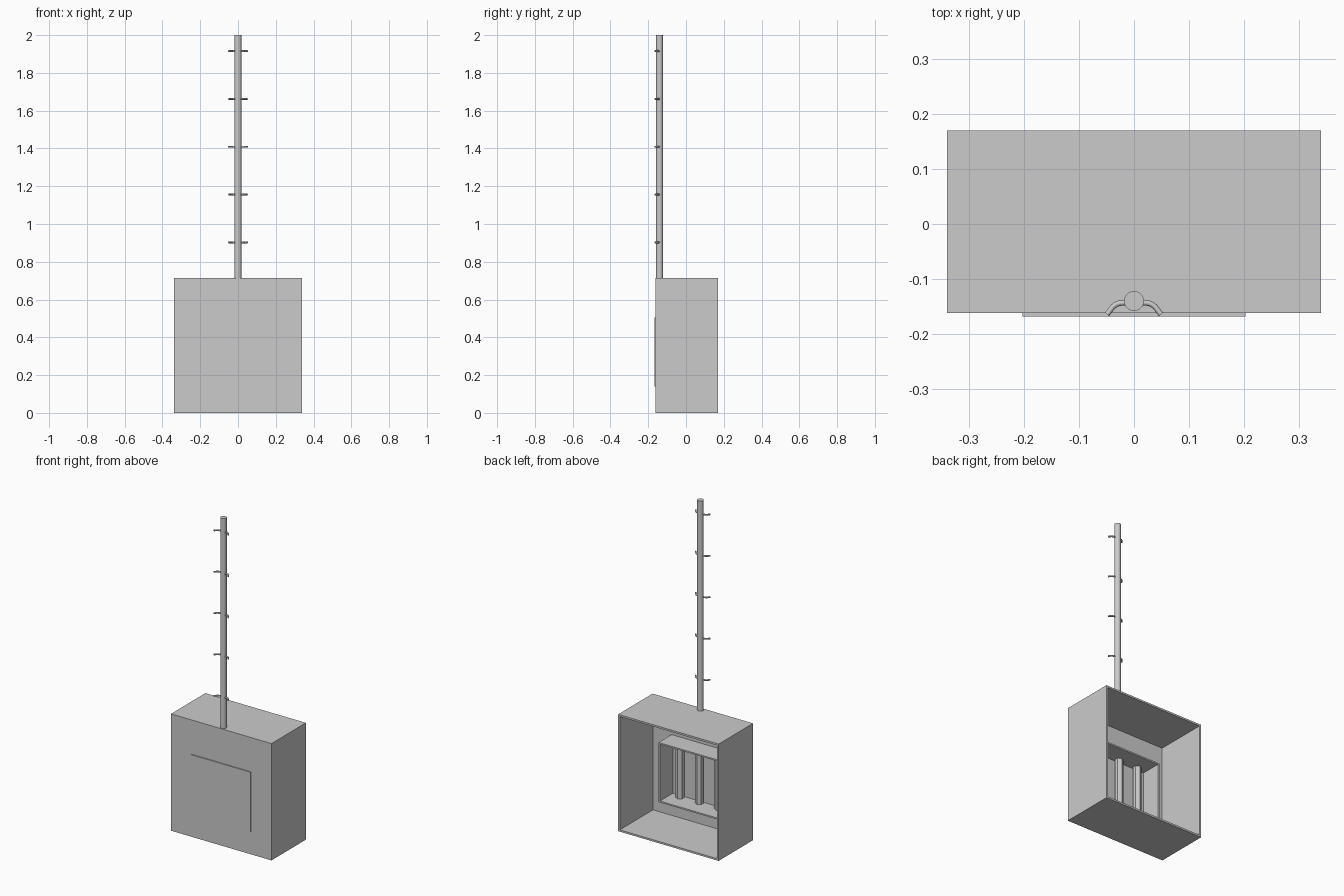
import bpy, bmesh, math
from mathutils import Vector

if "Cube" in bpy.data.objects:
    bpy.data.objects.remove(bpy.data.objects["Cube"])


def open_box(name, lo, hi, wall, front_wall):
    """Box with an open +y side and walls of the given thickness."""
    bm = bmesh.new()

    def ring(x0, x1, z0, z1, y):
        return [bm.verts.new((x, y, z)) for x, z in
                ((x0, z0), (x1, z0), (x1, z1), (x0, z1))]

    outer = (lo[0], hi[0], lo[2], hi[2])
    inner = (lo[0] + wall, hi[0] - wall, lo[2] + wall, hi[2] - wall)
    rings = [ring(*outer, lo[1]), ring(*outer, hi[1]),
             ring(*inner, hi[1]), ring(*inner, lo[1] + front_wall)]
    for a, b in zip(rings, rings[1:]):
        for i in range(4):
            j = (i + 1) % 4
            bm.faces.new((a[i], a[j], b[j], b[i]))
    bm.faces.new(rings[0])
    bm.faces.new(rings[-1])
    bmesh.ops.recalc_face_normals(bm, faces=bm.faces)
    me = bpy.data.meshes.new(name)
    bm.to_mesh(me)
    bm.free()
    ob = bpy.data.objects.new(name, me)
    bpy.context.collection.objects.link(ob)
    return ob


def post(name, x, y, z0, z1, radius, sides, smooth=False):
    bpy.ops.mesh.primitive_cylinder_add(vertices=sides, radius=radius, depth=z1 - z0,
                                        location=(x, y, (z0 + z1) / 2))
    ob = bpy.context.object
    ob.name = name
    if smooth:
        bpy.ops.object.shade_smooth_by_angle(angle=math.radians(40))
    return ob


def hook(name, side, z):
    """Short rod leaving the pole sideways and bending to the front."""
    cu = bpy.data.curves.new(name, 'CURVE')
    cu.dimensions = '3D'
    cu.bevel_depth = 0.005
    cu.bevel_resolution = 2
    cu.resolution_u = 6
    cu.use_fill_caps = True
    sp = cu.splines.new('BEZIER')
    pts = [(0.010, -0.143), (0.032, -0.146), (0.049, -0.164)]
    sp.bezier_points.add(len(pts) - 1)
    for p, (x, y) in zip(sp.bezier_points, pts):
        p.co = Vector((side * x, y, z))
        p.handle_left_type = p.handle_right_type = 'AUTO'
    ob = bpy.data.objects.new(name, cu)
    bpy.context.collection.objects.link(ob)


# Outer housing, open at the back
open_box("housing", (-0.34, -0.162, 0), (0.34, 0.17, 0.715), 0.011, 0.011)

# Inner tray, its front showing as a raised panel
open_box("inner_tray", (-0.203, -0.168, 0.14), (0.203, -0.025, 0.505), 0.009, 0.018)

# Upright bars in the tray
for i, x in enumerate((-0.13, 0, 0.13)):
    post(f"tray_bar_{i + 1}", x, -0.128, 0.145, 0.5, 0.024, 6)

# Tall pole with hook pairs
post("pole", 0, -0.14, 0.705, 2.0, 0.018, 32, smooth=True)
for i in range(5):
    for side, label in ((-1, "left"), (1, "right")):
        hook(f"hook_{label}_{i + 1}", side, 0.903 + i * 0.253)
